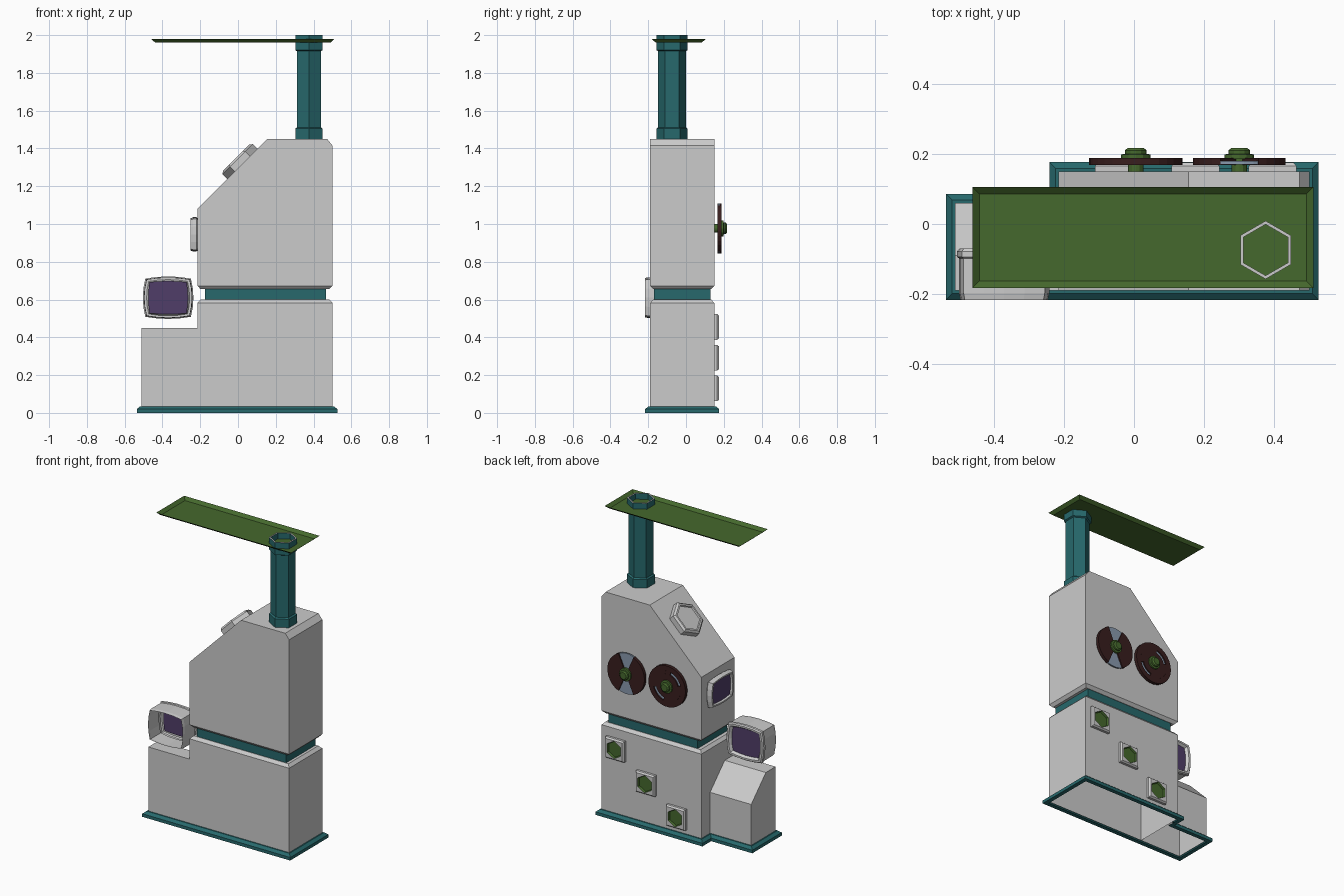
import bpy, bmesh
from math import sin, cos, pi, radians, tau
from mathutils import Matrix, Vector

if "Cube" in bpy.data.objects:
    bpy.data.objects.remove(bpy.data.objects["Cube"])


def mat(name, r, g, b):
    m = bpy.data.materials.new(name)
    m.diffuse_color = (r, g, b, 1)
    m.use_nodes = True
    m.node_tree.nodes["Principled BSDF"].inputs["Base Color"].default_value = m.diffuse_color
    return m


TEAL = mat("teal", 0.02, 0.14, 0.15)
GREEN = mat("green", 0.06, 0.14, 0.026)
PURPLE = mat("purple", 0.08, 0.048, 0.14)
MAROON = mat("maroon", 0.04, 0.013, 0.013)
BLUE = mat("pale_blue", 0.25, 0.32, 0.42)


def finish(name, bm, material=None):
    bmesh.ops.recalc_face_normals(bm, faces=bm.faces)
    me = bpy.data.meshes.new(name)
    bm.to_mesh(me)
    bm.free()
    ob = bpy.data.objects.new(name, me)
    bpy.context.collection.objects.link(ob)
    if material:
        me.materials.append(material)
    return ob


def skin(name, rings, material=None, start=False, end=False, mx=Matrix()):
    """Join a stack of equal-length point rings, with optional end caps."""
    bm = bmesh.new()
    vs = [[bm.verts.new(mx @ Vector(p)) for p in r] for r in rings]
    n = len(vs[0])
    for a, b in zip(vs, vs[1:]):
        for i in range(n):
            j = (i + 1) % n
            bm.faces.new((a[i], a[j], b[j], b[i]))
    if start:
        bm.faces.new(vs[0])
    if end:
        bm.faces.new(vs[-1])
    return finish(name, bm, material)


def rect(x0, x1, y0, y1, z):
    return [(x0, y0, z), (x1, y0, z), (x1, y1, z), (x0, y1, z)]


def ngon(n, r, z, turn=0.0, cx=0.0, cy=0.0):
    return [(cx + r * cos(turn + tau * i / n), cy + r * sin(turn + tau * i / n), z)
            for i in range(n)]


# Cabinet: lower body, neck, upper body with sloped shoulder
skin("lower_body", [rect(-.215, .5, -.19, .15, .01), rect(-.215, .5, -.19, .15, .582),
                    rect(-.198, .483, -.173, .133, .6)], end=True)
skin("side_console", [rect(-.51, -.215, -.19, .06, .01), rect(-.51, -.215, -.19, .06, .3),
                      rect(-.51, -.215, -.19, -.09, .45)], end=True)
skin("neck", [rect(-.175, .465, -.17, .13, z) for z in (.595, .66)], TEAL)
skin("upper_body", [rect(-.198, .483, -.173, .133, .655), rect(-.215, .5, -.19, .15, .673),
                    rect(-.215, .5, -.19, .15, 1.08), rect(.12, .5, -.19, .15, 1.415),
                    rect(.155, .472, -.19, .15, 1.45)], start=True, end=True)


# Base trim follows the stepped floor plan
def plan(d, z):
    x0, x1, xs = -.51 - d, .5 + d, -.215 - d
    y0, y1, ys = -.19 - d, .15 + d, .06 + d
    return [(x0, y0, z), (x1, y0, z), (x1, y1, z), (xs, y1, z), (xs, ys, z), (x0, ys, z)]


skin("base_trim", [plan(0, 0), plan(.026, 0), plan(.026, .02), plan(.008, .035),
                   plan(0, .035)], TEAL)

# Hexagonal pole with collars, open at the top
hexa = [(.083, 1.45), (.083, 1.505), (.073, 1.512), (.073, 1.915), (.083, 1.92), (.083, 2.0)]
skin("pole", [ngon(6, r, z, pi / 2, .375, -.074) for r, z in hexa], TEAL)
skin("pole_inner_wall", [ngon(6, .073, z, pi / 2, .375, -.074) for z in (1.93, 2.0)], TEAL)
skin("pole_rim", [ngon(6, r, 2.0, pi / 2, .375, -.074) for r in (.073, .083)])

# Shallow tray canopy
skin("canopy", [rect(-.44, .491, -.162, .085, 1.962), rect(-.46, .511, -.182, .105, 1.98)],
     GREEN, start=True)

# Hexagonal lamp on the shoulder
mx = Matrix.Translation((.023, -.02, 1.318)) @ Matrix.Rotation(radians(-45), 4, 'Y')
skin("shoulder_lamp", [ngon(6, r, z) for r, z in
                       ((.113, 0), (.113, .035), (.1, .046), (.088, .046), (.084, .038))],
     end=True, mx=mx)


# Screens with bulging rectangular outline
def bulge(w, h, s, z, n=4, b=.1):
    pts = []
    for k in range(4):
        for i in range(n):
            t = 2 * i / n - 1
            o = 1 - b * t * t
            x, y = [(t * (1 - b), -o), (o, t * (1 - b)),
                    (-t * (1 - b), o), (-o, -t * (1 - b))][k]
            pts.append((x * w / 2 * s, y * h / 2 * s, z))
    return pts


def screen(name, w, h, case, glass, mx):
    skin(name + "_case", [bulge(w, h, s, z) for s, z in case], mx=mx)
    skin(name + "_glass", [bulge(w, h, *glass, b=.06)], PURPLE, end=True, mx=mx)


screen("monitor", .268, .225,
       ((.93, 0), (.96, .02), (.96, .118), (1, .122), (1, .138), (.95, .146),
        (.85, .146), (.76, .13)), (.78, .13),
       Matrix.Translation((-.37, -.216, .61)) @ Matrix.Rotation(radians(-90), 4, 'X'))
screen("small_screen", .182, .24,
       ((.95, 0), (1, .006), (1, .022), (.94, .036), (.84, .036), (.78, .026)), (.8, .026),
       Matrix.Translation((-.215, -.02, .945)) @ Matrix.Rotation(radians(-90), 4, 'Y'))


# Tape reels on the back
def sectors(name, parts, cx, cz, y0, y1, material):
    """Flat ring sectors given as (inner r, outer r, start deg, end deg)."""
    bm = bmesh.new()
    for r0, r1, a0, a1 in parts:
        n = max(2, round((a1 - a0) / 12))
        rows = []
        for i in range(n + 1):
            a = radians(a0 + (a1 - a0) * i / n)
            rows.append([bm.verts.new((cx + r * cos(a), y, cz + r * sin(a)))
                         for r, y in ((r0, y0), (r1, y0), (r1, y1), (r0, y1))])
        for p, q in zip(rows, rows[1:]):
            for i in range(4):
                j = (i + 1) % 4
                bm.faces.new((p[i], p[j], q[j], q[i]))
        if a1 - a0 < 360:
            bm.faces.new(rows[0])
            bm.faces.new(rows[-1])
    bmesh.ops.remove_doubles(bm, verts=bm.verts, dist=1e-5)
    return finish(name, bm, material)


R, CZ = .133, .977
reels = {
    "wedge_reel": (.3, [(.02, R, -66, 66), (.02, R, 114, 246)], R - .001),
    "slot_reel": (.005, [(.02, .08, 0, 360), (.1, R, 0, 360),
                         (.08, .1, -15, 105), (.08, .1, 165, 285)], .11),
}
for name, (cx, parts, back_r) in reels.items():
    sectors(name, parts, cx, CZ, .168, .188, MAROON)
    sectors(name + "_backing", [(.02, back_r, 0, 360)], cx, CZ, .17, .18, BLUE)
    hub = Matrix.Translation((cx, 0, CZ)) @ Matrix.Rotation(radians(-90), 4, 'X')
    skin(name + "_hub", [ngon(12, r, z, mx_t) for r, z, mx_t in
                         ((.022, .148, 0), (.022, .185, 0), (.042, .185, 0), (.042, .198, 0),
                          (.031, .2, 0), (.031, .21, 0), (.022, .217, 0))],
         GREEN, end=True, mx=hub)


# Push buttons: square plate with a hexagonal green recess
def poly(n, apothem, z, off=0.0):
    pts = []
    for i in range(24):
        a = tau * i / 24
        d = (a - off + pi / n) % (tau / n) - pi / n
        r = apothem / cos(d)
        pts.append((r * cos(a), r * sin(a), z))
    return pts


for i, (x, z) in enumerate(((.395, .455), (.175, .292), (-.043, .13)), 1):
    mx = Matrix.Translation((x, .15, z)) @ Matrix.Rotation(radians(-90), 4, 'X')
    skin(f"button_plate_{i}", [poly(4, .068, 0), poly(4, .068, .015), poly(4, .06, .025),
                               poly(6, .049, .025)], mx=mx)
    skin(f"button_{i}", [poly(6, .049, .025), poly(6, .045, .012)], GREEN, end=True, mx=mx)
